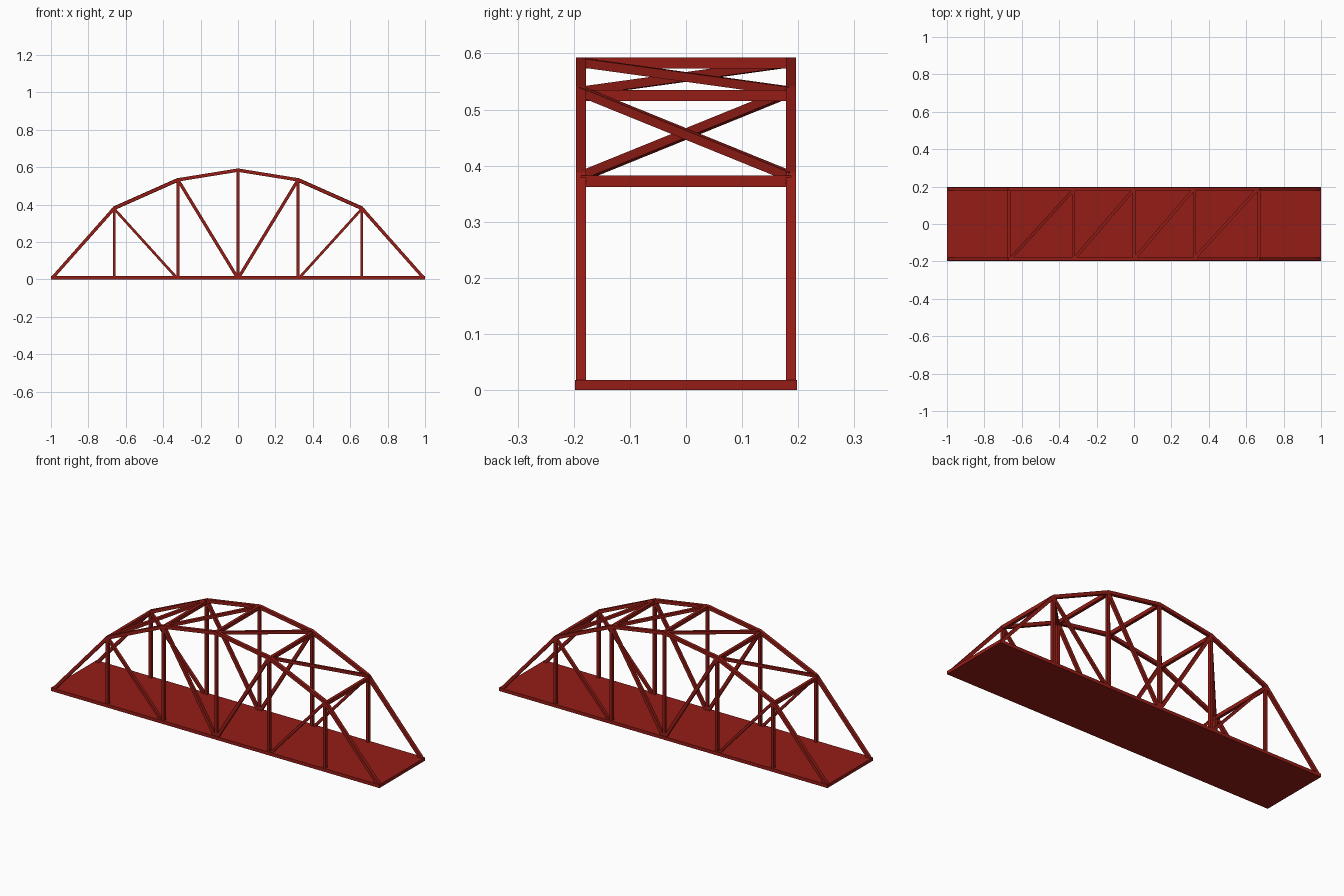
import bpy, bmesh
from mathutils import Vector, Matrix

if "Cube" in bpy.data.objects:
    bpy.data.objects.remove(bpy.data.objects["Cube"])

red = bpy.data.materials.new("red_paint")
red.diffuse_color = (0.30, 0.012, 0.008, 1)
red.use_nodes = True
red.node_tree.nodes["Principled BSDF"].inputs["Base Color"].default_value = red.diffuse_color


def finish(name, bm):
    bmesh.ops.recalc_face_normals(bm, faces=bm.faces)
    me = bpy.data.meshes.new(name)
    bm.to_mesh(me)
    bm.free()
    me.materials.append(red)
    ob = bpy.data.objects.new(name, me)
    bpy.context.collection.objects.link(ob)
    return ob


def bar(name, a, b, width, height):
    """Rectangular bar from a to b; width is horizontal, height across it."""
    a, b = Vector(a), Vector(b)
    d = (b - a).normalized()
    side = Vector((0, 0, 1)).cross(d)
    side = side.normalized() if side.length > 1e-4 else Vector((0, 1, 0))
    up = d.cross(side)
    rot = Matrix((d, side, up)).transposed().to_4x4()
    mat = (Matrix.Translation((a + b) / 2) @ rot
           @ Matrix.Diagonal(((b - a).length, width, height, 1)))
    bm = bmesh.new()
    bmesh.ops.create_cube(bm, size=1, matrix=mat)
    return finish(name, bm)


Y = 0.187       # truss plane
T = 0.018       # member thickness
half = [(0.0, 0.593), (0.323, 0.541), (0.667, 0.388), (1.0, 0.012)]
outer = [(-x, z) for x, z in reversed(half[1:])] + half


def inset(points, t):
    """Mitred parallel line below the chord."""
    pts = [Vector(p) for p in points]
    nrm = []
    for p, q in zip(pts, pts[1:]):
        d = (q - p).normalized()
        nrm.append(Vector((d.y, -d.x)))
    res = []
    for i, p in enumerate(pts):
        n0, n1 = nrm[max(i - 1, 0)], nrm[min(i, len(nrm) - 1)]
        m = (n0 + n1).normalized()
        res.append(p + m * t / m.dot(n0))
    return res


# deck
bar("deck", (-1, 0, 0.009), (1, 0, 0.009), 0.396, 0.018)

inner = inset(outer, T)
mid = inset(outer, T / 2)
n = len(outer)
for sy, side in ((-1, "front"), (1, "back")):
    y = sy * Y
    # arched top chord
    bm = bmesh.new()
    rings = []
    for o, i in zip(outer, inner):
        rings.append([bm.verts.new((p[0], y + dy, max(p[1], 0.002)))
                      for p, dy in ((o, -T / 2), (o, T / 2), (i, T / 2), (i, -T / 2))])
    for r, s in zip(rings, rings[1:]):
        for k in range(4):
            bm.faces.new((r[k], r[(k + 1) % 4], s[(k + 1) % 4], s[k]))
    bm.faces.new(rings[0])
    bm.faces.new(rings[-1])
    finish(side + "_top_chord", bm)
    # posts
    for k in range(1, n - 1):
        x, z = mid[k]
        bar(f"{side}_post_{k}", (x, y, 0.005), (x, y, z), 0.017, 0.015)
    # web diagonals leaning towards the middle
    for s, label in ((-1, "left"), (1, "right")):
        bar(f"{side}_{label}_outer_diagonal", (s * 0.662, y, 0.377), (s * 0.331, y, 0.012), 0.016, 0.014)
        bar(f"{side}_{label}_inner_diagonal", (s * 0.32, y, 0.53), (s * 0.005, y, 0.012), 0.016, 0.017)

# overhead cross beams
for k in range(1, n - 1):
    x, z = outer[k]
    top = z - (0 if k == n // 2 else 0.006)
    bar(f"cross_beam_{k}", (x, -Y, top - 0.01), (x, Y, top - 0.01), 0.016, 0.02)

# overhead lateral diagonals
for k in range(1, n - 2):
    (x0, z0), (x1, z1) = mid[k], mid[k + 1]
    bar(f"lateral_brace_{k}", (x0, -Y, z0), (x1, Y, z1), 0.016, 0.016)
